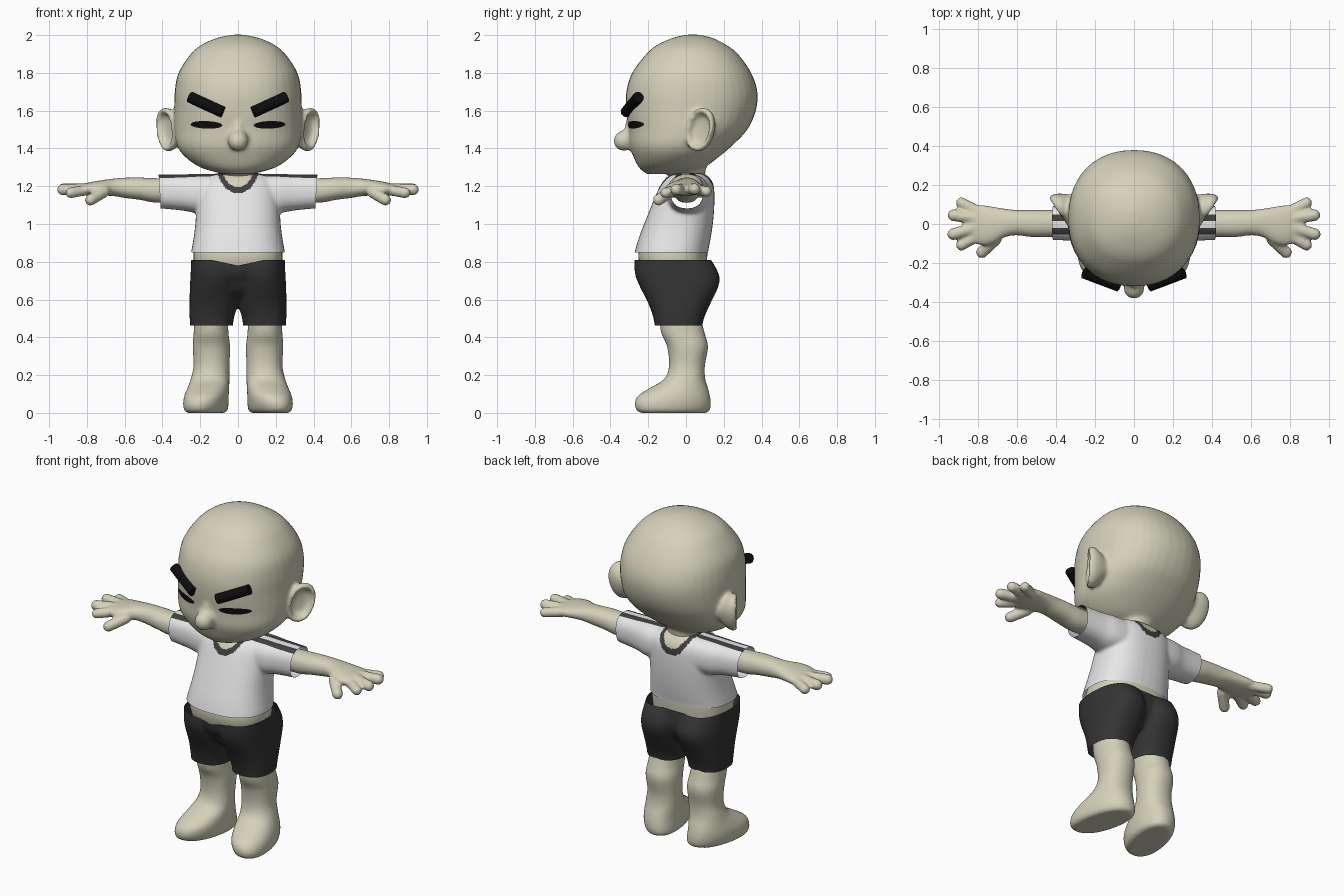
import bpy, bmesh, math
from mathutils import Vector, Matrix
from mathutils.bvhtree import BVHTree

cube = bpy.data.objects.get("Cube")
if cube:
    bpy.data.objects.remove(cube, do_unlink=True)


def material(name, rgb):
    m = bpy.data.materials.new(name)
    m.use_nodes = True
    color = (*rgb, 1)
    m.diffuse_color = color
    bsdf = m.node_tree.nodes["Principled BSDF"]
    bsdf.inputs["Base Color"].default_value = color
    bsdf.inputs["Roughness"].default_value = 0.8
    return m


SKIN = material("skin", (0.66, 0.64, 0.49))
WHITE = material("white_cloth", (0.8, 0.8, 0.8))
CHARCOAL = material("charcoal_cloth", (0.035, 0.035, 0.035))
TRIM = material("grey_trim", (0.05, 0.05, 0.05))
BLACK = material("black", (0.004, 0.004, 0.004))


def loft(bm, axis, rings, power=2.2, sides=40, steps=5):
    """Smooth tube through rings (t, u_min, u_max, v_min, v_max) along x or z."""
    pts = [Vector(r) for r in rings]
    pts = [pts[0] * 2 - pts[1]] + pts + [pts[-1] * 2 - pts[-2]]
    samples = []
    for i in range(1, len(pts) - 2):
        a, b, c, d = pts[i - 1:i + 3]
        for k in range(steps):
            s = k / steps
            samples.append((b * 2 + (c - a) * s + (a * 2 - b * 5 + c * 4 - d) * s * s
                            + (b * 3 - a - c * 3 + d) * s ** 3) / 2)
    samples.append(pts[-2])
    loops = []
    for t, u0, u1, v0, v1 in samples:
        loop = []
        for k in range(sides):
            ang = math.tau * k / sides
            c, s = math.cos(ang), math.sin(ang)
            u = (u0 + u1) / 2 + (u1 - u0) / 2 * math.copysign(abs(c) ** (2 / power), c)
            v = (v0 + v1) / 2 + (v1 - v0) / 2 * math.copysign(abs(s) ** (2 / power), s)
            loop.append(bm.verts.new((u, v, t) if axis == "z" else (t, u, v)))
        loops.append(loop)
    for lo, hi in zip(loops, loops[1:]):
        for k in range(sides):
            n = (k + 1) % sides
            bm.faces.new((lo[k], lo[n], hi[n], hi[k]))
    bm.faces.new(loops[0][::-1])
    bm.faces.new(loops[-1])
    return [v for loop in loops for v in loop]


def centred(rows):
    """Rows (z, half_width, y_front, y_back) to symmetric rings."""
    return [(z, -w, w, f, b) for z, w, f, b in rows]


def capsule(bm, a, b, r):
    a, b = Vector(a), Vector(b)
    verts = bmesh.ops.create_uvsphere(bm, u_segments=16, v_segments=11, radius=r)["verts"]
    rot = (b - a).to_track_quat("Z", "Y")
    for v in verts:
        v.co = rot @ v.co + (b if v.co.z > 0 else a)


def finish(name, bm, mats, mirror=False, voxel=0, smooth=6):
    """Make the object; optionally mirror it and fuse its shapes into one skin."""
    bmesh.ops.recalc_face_normals(bm, faces=bm.faces)
    mesh = bpy.data.meshes.new(name)
    bm.to_mesh(mesh)
    bm.free()
    ob = bpy.data.objects.new(name, mesh)
    bpy.context.collection.objects.link(ob)
    if mirror:
        ob.modifiers.new("mirror", "MIRROR").use_mirror_merge = False
    if voxel:
        fuse = ob.modifiers.new("fuse", "REMESH")
        fuse.mode = "VOXEL"
        fuse.voxel_size = voxel
        relax = ob.modifiers.new("relax", "SMOOTH")
        relax.factor, relax.iterations = 0.5, smooth
    dg = bpy.context.evaluated_depsgraph_get()
    ob.data = bpy.data.meshes.new_from_object(ob.evaluated_get(dg))
    ob.modifiers.clear()
    ob.data.name = name
    ob.data.materials.clear()
    for m in mats:
        ob.data.materials.append(m)
    ob.data.polygons.foreach_set("use_smooth", [True] * len(ob.data.polygons))
    return ob


def cut(bm, co, normal, remove=True):
    bmesh.ops.bisect_plane(bm, geom=bm.verts[:] + bm.edges[:] + bm.faces[:], dist=1e-5,
                           plane_co=co, plane_no=normal, clear_outer=remove)


# Head with neck, nose and ears
bm = bmesh.new()
loft(bm, "z", centred([
    (1.265, .08, -.21, .03), (1.3, .2, -.25, .1), (1.36, .285, -.28, .18),
    (1.42, .325, -.3, .25), (1.5, .338, -.305, .325), (1.6, .338, -.317, .37),
    (1.7, .335, -.316, .378), (1.8, .315, -.285, .345), (1.9, .25, -.21, .275),
    (1.95, .19, -.15, .21), (1.985, .11, -.07, .14), (2.002, .03, 0, .07)]))
loft(bm, "z", centred([(1.14, .1, -.09, .1), (1.25, .095, -.09, .1), (1.38, .11, -.09, .12)]))
capsule(bm, (0, -.33, 1.44), (0, -.29, 1.46), .054)
capsule(bm, (0, -.3, 1.46), (0, -.285, 1.53), .035)
for side in (1, -1):
    ear = loft(bm, "x", [(t, -.08 * s, .08 * s, -.118 * s, .118 * s) for t, s in (
        (-.08, .35), (-.035, .8), (0, 1), (.025, .95), (.025, .8), (-.005, .6), (-.012, .1))])
    place = Matrix.Translation((.37, .08, 1.5)) @ Matrix.Rotation(-.6, 4, "Z") @ Matrix.Rotation(-.3, 4, "X")
    for v in ear:
        v.co = place @ v.co
        v.co.x *= side
head = finish("head", bm, [SKIN], voxel=.011)

# Eyes: thin plates laid on the face
tree = BVHTree.FromPolygons([v.co for v in head.data.vertices],
                            [p.vertices[:] for p in head.data.polygons])
bm = bmesh.new()
bmesh.ops.create_grid(bm, x_segments=24, y_segments=6, size=1)
for v in bm.verts:
    u, w = v.co.x, v.co.y
    x, z = .167 + u * .085, 1.525 + w * .02 * math.sqrt(max(0, 1 - u * u)) + .003 * u
    hit = tree.ray_cast(Vector((x, -1, z)), Vector((0, 1, 0)))[0]
    v.co = (x, hit.y - .006, z)
finish("eyes", bm, [BLACK], mirror=True)

# Eyebrows: short slanted rods
bm = bmesh.new()
a, b = Vector((.08, -.318, 1.592)), Vector((.255, -.252, 1.672))
turn = (b - a).to_track_quat("Z", "Y").to_matrix().to_4x4()
bmesh.ops.create_cone(bm, cap_ends=True, segments=10, radius1=.03, radius2=.03,
                      depth=(b - a).length, matrix=Matrix.Translation((a + b) / 2) @ turn)
brows = finish("eyebrows", bm, [BLACK], mirror=True)
for p in brows.data.polygons:
    p.use_smooth = len(p.vertices) == 4

# Waist showing between shirt and shorts
bm = bmesh.new()
loft(bm, "z", centred([(.7, .22, -.22, .1), (.82, .236, -.252, .112),
                       (.9, .225, -.235, .115), (.98, .2, -.19, .11)]), power=2.4)
finish("waist", bm, [SKIN])

# Arms with hands
bm = bmesh.new()
loft(bm, "x", [
    (.25, -.06, .07, 1.12, 1.24), (.42, -.067, .072, 1.112, 1.242), (.52, -.067, .072, 1.128, 1.246),
    (.6, -.058, .072, 1.138, 1.245), (.66, -.067, .078, 1.148, 1.24), (.72, -.1, .088, 1.15, 1.232),
    (.78, -.11, .097, 1.15, 1.222), (.84, -.085, .09, 1.155, 1.207), (.87, -.05, .06, 1.165, 1.2)])
for start, end, r in (((.8, .065, 1.18), (.885, .108, 1.172), .029),
                      ((.82, .03, 1.185), (.925, .045, 1.185), .031),
                      ((.82, -.02, 1.185), (.927, -.052, 1.182), .031),
                      ((.8, -.06, 1.18), (.885, -.108, 1.165), .029),
                      ((.71, -.08, 1.17), (.78, -.145, 1.128), .031)):
    capsule(bm, start, end, r)
finish("arms", bm, [SKIN], mirror=True, voxel=.009, smooth=4)

# Legs with feet turned slightly outward
bm = bmesh.new()
for v in loft(bm, "z", [
        (0, .065, .25, -.24, .11), (.015, .05, .265, -.262, .127), (.05, .045, .275, -.272, .132),
        (.09, .045, .275, -.255, .127), (.13, .045, .265, -.195, .117), (.18, .045, .25, -.115, .102),
        (.25, .045, .235, -.09, .1), (.35, .042, .24, -.1, .117), (.42, .05, .235, -.13, .1),
        (.5, .055, .23, -.14, .08), (.6, .07, .22, -.13, .07)]):
    v.co.x -= v.co.y * .2 * max(0, 1 - v.co.z / .2)
finish("legs", bm, [SKIN], mirror=True, voxel=.011, smooth=4)

# Shorts: pelvis and two trouser legs, trimmed at waist and hems
bm = bmesh.new()
loft(bm, "z", centred([(.6, .2, -.13, .07), (.64, .235, -.195, .1), (.7, .25, -.235, .13),
                       (.76, .25, -.262, .13), (.86, .246, -.27, .115)]), power=2.4)
loft(bm, "z", [(.42, .03, .25, -.16, .08), (.5, .022, .256, -.172, .095), (.58, 0, .257, -.2, .13),
               (.68, -.01, .254, -.25, .175), (.75, -.01, .25, -.272, .168), (.86, 0, .243, -.27, .1)],
     power=2.4)
shorts = finish("shorts", bm, [CHARCOAL], mirror=True, voxel=.011)
bm = bmesh.new()
bm.from_mesh(shorts.data)
cut(bm, (0, 0, .81), (0, 0, 1))
cut(bm, (0, 0, .462), (0, 0, -1))
for v in bm.verts:
    if v.co.y < 0 and v.co.z > .7:
        v.co.z -= .03 * max(0, 1 - abs(v.co.x) / .14) * (v.co.z - .7) / .11
bm.to_mesh(shorts.data)
bm.free()

# Shirt: body and sleeves, trimmed at hem and cuffs
bm = bmesh.new()
loft(bm, "z", centred([
    (.78, .252, -.29, .115), (.85, .248, -.272, .117), (.92, .236, -.252, .13), (1, .226, -.222, .142),
    (1.1, .22, -.182, .15), (1.2, .21, -.138, .147), (1.25, .17, -.1, .12), (1.275, .08, -.06, .08)]),
    power=2.4)
for side in (1, -1):
    for v in loft(bm, "x", [(0, -.1, .13, 1.04, 1.265), (.2, -.1, .12, 1.055, 1.265),
                            (.3, -.087, .1, 1.072, 1.263), (.47, -.08, .088, 1.088, 1.262)], power=2.4):
        v.co.x *= side
shirt = finish("shirt", bm, [WHITE, TRIM, SKIN], voxel=.008, smooth=10)
bm = bmesh.new()
bm.from_mesh(shirt.data)
cut(bm, (0, 0, .85), (0, 0, -1))
for side in (1, -1):
    cut(bm, (side * .42, 0, 1.26), (side, 0, -.06))
STRIPES = ((-.055, -.02), (.015, .05))
for y in STRIPES[0] + STRIPES[1]:
    cut(bm, (0, y, 0), (0, 1, 0), remove=False)
bm.normal_update()
for f in bm.faces:
    c = f.calc_center_median()
    # Neckline, collar band and shoulder stripes
    ring = math.sqrt((c.x / .11) ** 2 + (c.y / .3) ** 2 + ((c.z - 1.29) / .15) ** 2)
    striped = any(lo < c.y < hi for lo, hi in STRIPES)
    if ring < .78:
        f.material_index = 2
    elif ring < 1 or (striped and f.normal.z > .3 and c.z > 1.2):
        f.material_index = 1
    else:
        f.material_index = 0
bm.to_mesh(shirt.data)
bm.free()
